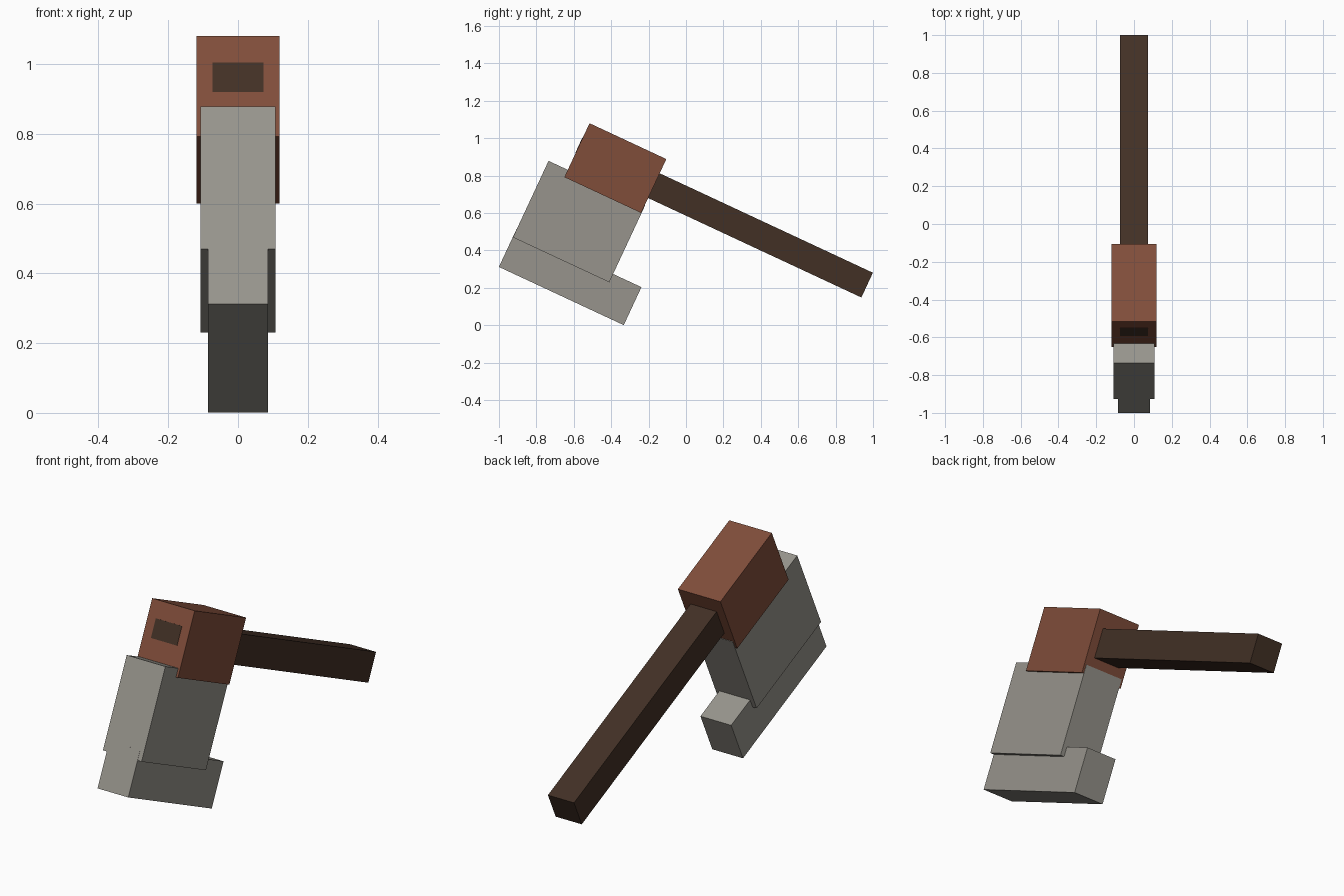
import bpy, bmesh, math
from mathutils import Matrix

cube = bpy.data.objects.get("Cube")
if cube:
    bpy.data.objects.remove(cube, do_unlink=True)


def linear(c):
    c /= 255
    return c / 12.92 if c <= 0.04045 else ((c + 0.055) / 1.055) ** 2.4


def material(name, r, g, b):
    colour = (linear(r), linear(g), linear(b), 1)
    mat = bpy.data.materials.new(name)
    mat.use_nodes = True
    mat.diffuse_color = colour
    bsdf = next(n for n in mat.node_tree.nodes if n.type == 'BSDF_PRINCIPLED')
    bsdf.inputs["Base Color"].default_value = colour
    return mat


stone = material("stone_grey", 151, 148, 140)
leather = material("red_brown", 128, 77, 58)
wood = material("dark_wood", 66, 48, 37)

# The whole tool leans, with the end of its handle tipped down
TILT = Matrix.Rotation(math.radians(-25), 4, 'X')


def box(name, half_width, along, up, mat):
    """Box given by its ranges along the handle and across it."""
    bm = bmesh.new()
    bmesh.ops.create_cube(bm, size=1)
    size = (2 * half_width, along[1] - along[0], up[1] - up[0])
    centre = (0, sum(along) / 2, sum(up) / 2)
    bmesh.ops.scale(bm, vec=size, verts=bm.verts)
    bmesh.ops.translate(bm, vec=centre, verts=bm.verts)
    bmesh.ops.transform(bm, matrix=TILT, verts=bm.verts)
    mesh = bpy.data.meshes.new(name)
    bm.to_mesh(mesh)
    bm.free()
    mesh.materials.append(mat)
    obj = bpy.data.objects.new(name, mesh)
    bpy.context.collection.objects.link(obj)
    return obj


# Handle, and the part of its end that shows through the front of the collar
box("handle", 0.073, (-0.900, 0.787), (0.531, 0.677), wood)
box("handle_end", 0.073, (-0.926, -0.920), (0.584, 0.677), wood)

# Collar binding the head to the handle
box("collar", 0.119, (-0.924, -0.471), (0.443, 0.761), leather)

# Head: broad upper block and a longer, narrower lower block
box("head_upper", 0.108, (-1.0375, -0.469), (0.035, 0.486), stone)
box("head_lower", 0.086, (-1.0385, -0.302), (-0.140, 0.084), stone)
